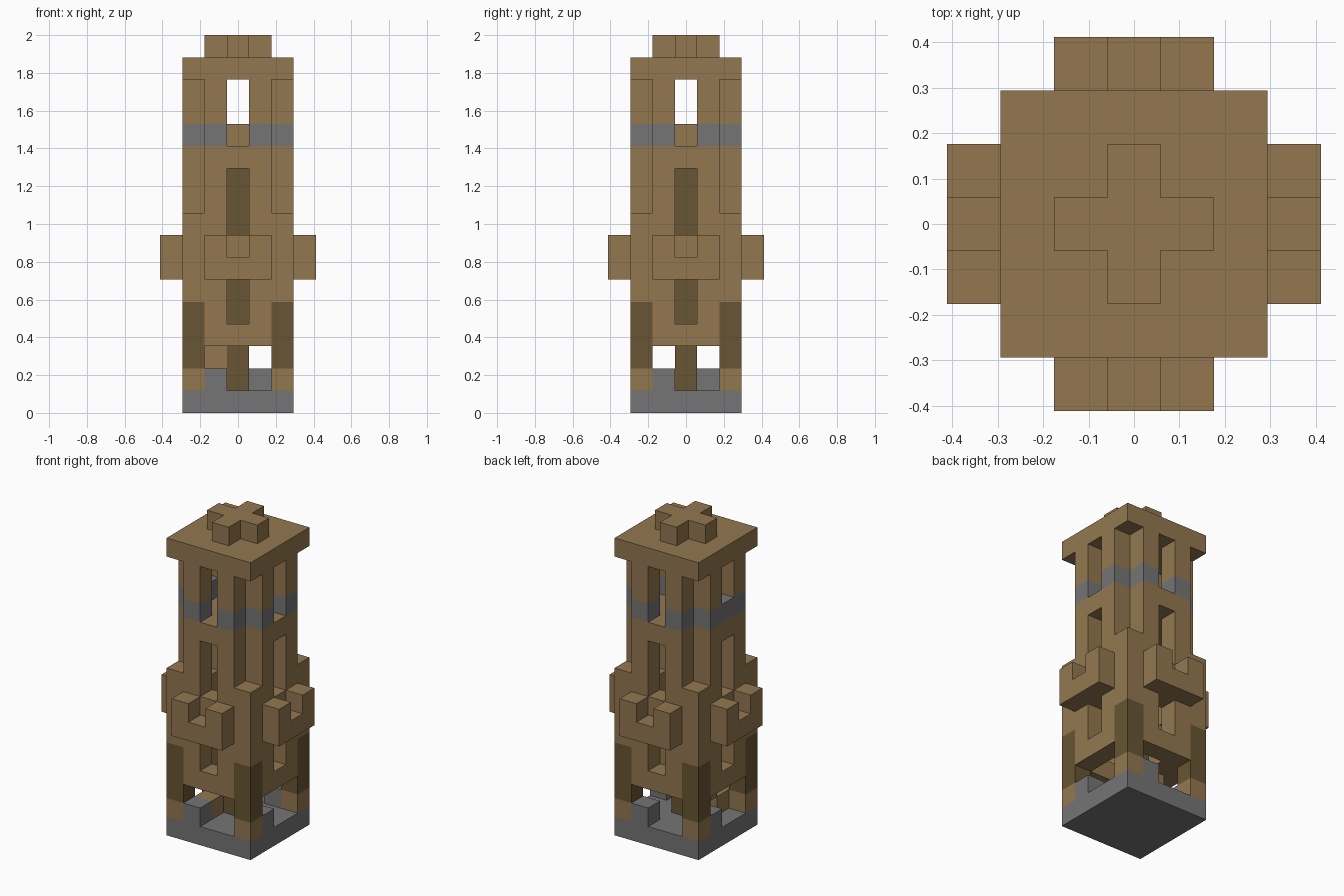
import bpy
import bmesh
import math
from mathutils import Vector

cube = bpy.data.objects.get("Cube")
if cube:
    bpy.data.objects.remove(cube, do_unlink=True)

UNIT = 2 / 17  # edge of one block; the tower is 17 blocks tall


def make_material(name, rgb):
    mat = bpy.data.materials.new(name)
    mat.use_nodes = True
    mat.diffuse_color = (*rgb, 1)
    mat.node_tree.nodes["Principled BSDF"].inputs["Base Color"].default_value = (*rgb, 1)
    return mat


planks = make_material("plank_brown", (0.29, 0.187, 0.08))
log = make_material("dark_log_brown", (0.139, 0.091, 0.034))
stone = make_material("stone_grey", (0.178, 0.178, 0.178))

blocks = {}     # block position -> part name
materials = {}  # part name -> material


def fill(part, mat, xs, ys, zs, turns=1):
    """Fill inclusive block ranges, repeated by quarter turns around the tower."""
    materials[part] = mat
    for x in range(xs[0], xs[1] + 1):
        for y in range(ys[0], ys[1] + 1):
            for z in range(zs[0], zs[1] + 1):
                px, py = x, y
                for _ in range(turns):
                    blocks[px, py, z] = part
                    px, py = -py, px


# Stone base with one parapet block per side
fill("base", stone, (-2, 2), (-2, 2), (0, 0))
fill("base_blocks", stone, (-1, -1), (-2, -2), (1, 1), 4)

# Corner posts: plank foot, dark log middle, plank top
fill("post_feet", planks, (2, 2), (-2, -2), (1, 1), 4)
fill("post_logs", log, (2, 2), (-2, -2), (2, 4), 4)
fill("post_tops", planks, (2, 2), (-2, -2), (5, 8), 4)

# Walls: solid courses with slotted courses between them
for z in ((3, 3), (6, 7), (11, 11)):
    fill("wall_courses", planks, (-1, 1), (-2, -2), z, 4)
for z in ((4, 5), (8, 10)):
    for x in (-1, 1):
        fill("slotted_walls", planks, (x, x), (-2, -2), z, 4)

# Central column, stair steps around it and the upper floor
fill("central_column", log, (0, 0), (0, 0), (1, 10))
for step in range(7):
    angle = math.radians(225 - 45 * step)
    x, y = round(math.cos(angle)), round(math.sin(angle))
    fill("stair_steps", planks, (x, x), (y, y), (step + 1, step + 1))
fill("upper_floor", planks, (-1, 1), (-1, 1), (11, 11))
fill("column_cap", planks, (0, 0), (0, 0), (12, 12))

# U-shaped balconies
fill("balconies", planks, (-1, 1), (-3, -3), (6, 6), 4)
for x in (-1, 1):
    fill("balconies", planks, (x, x), (-3, -3), (7, 7), 4)

# Lookout: stone band, then open posts
for x in (-1, 1):
    fill("stone_band", stone, (x, x), (-2, -2), (12, 12), 4)
    fill("lookout_posts", planks, (x, x), (-2, -2), (13, 14), 4)
fill("stone_sill", stone, (-2, -2), (0, 0), (12, 12))

# Roof slab and cross-shaped finial
fill("roof", planks, (-2, 2), (-2, 2), (15, 15))
fill("finial", planks, (-1, 1), (0, 0), (16, 16))
fill("finial", planks, (0, 0), (-1, 1), (16, 16))


def build(part):
    """Make one object from the exposed sides of a part's blocks."""
    bm = bmesh.new()
    for cell, owner in blocks.items():
        if owner != part:
            continue
        centre = Vector(cell) + Vector((0, 0, 0.5))
        for axis in range(3):
            for sign in (-1, 1):
                n = Vector((0, 0, 0))
                n[axis] = sign
                if tuple(int(a + b) for a, b in zip(cell, n)) in blocks:
                    continue
                u = Vector((0, 0, 0))
                u[(axis + 1) % 3] = 0.5
                v = n.cross(u)
                mid = centre + n * 0.5
                corners = (mid - u - v, mid + u - v, mid + u + v, mid - u + v)
                bm.faces.new([bm.verts.new(c * UNIT) for c in corners])
    bmesh.ops.remove_doubles(bm, verts=bm.verts, dist=UNIT / 100)
    bmesh.ops.dissolve_limit(bm, angle_limit=math.radians(1),
                             verts=bm.verts, edges=bm.edges)
    mesh = bpy.data.meshes.new(part)
    bm.to_mesh(mesh)
    bm.free()
    mesh.materials.append(materials[part])
    bpy.context.collection.objects.link(bpy.data.objects.new(part, mesh))


for part in materials:
    build(part)
